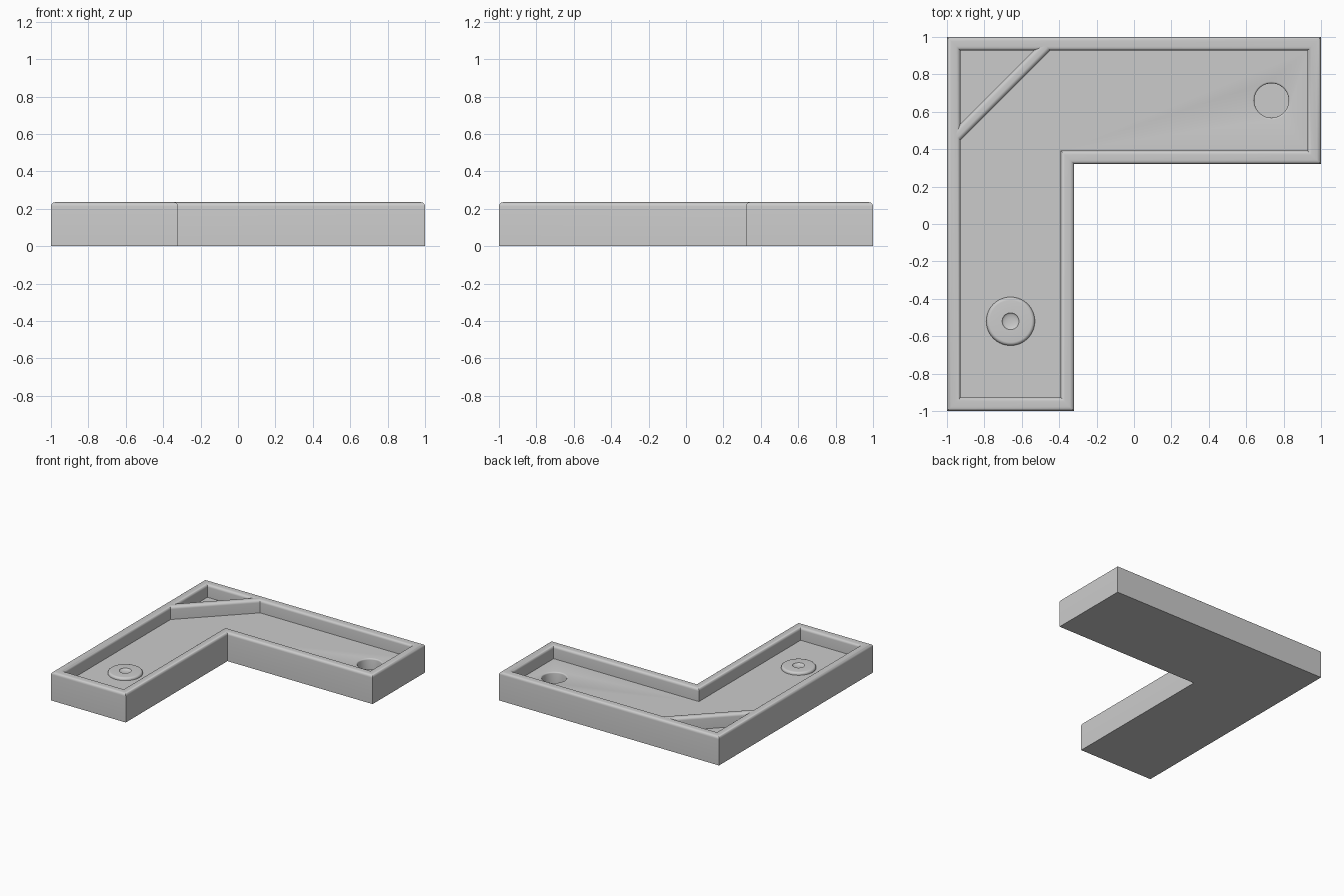
import bpy, bmesh, math
from mathutils import Vector

if "Cube" in bpy.data.objects:
    bpy.data.objects.remove(bpy.data.objects["Cube"], do_unlink=True)

TOP, FLOOR, WALL, ROUND = 0.235, 0.13, 0.072, 0.022
INNER = 0.32  # inside corner of the bend sits at (-INNER, INNER)

grey = bpy.data.materials.new("plain grey")
grey.use_nodes = True
grey.diffuse_color = (0.6, 0.6, 0.6, 1)
grey.node_tree.nodes["Principled BSDF"].inputs["Base Color"].default_value = (0.6, 0.6, 0.6, 1)


def finish(name, bm):
    bmesh.ops.recalc_face_normals(bm, faces=bm.faces)
    mesh = bpy.data.meshes.new(name)
    bm.to_mesh(mesh)
    bm.free()
    obj = bpy.data.objects.new(name, mesh)
    bpy.context.collection.objects.link(obj)
    mesh.materials.append(grey)
    return obj


def smooth(obj):
    bpy.ops.object.select_all(action="DESELECT")
    obj.select_set(True)
    bpy.context.view_layer.objects.active = obj
    bpy.ops.object.shade_smooth_by_angle(angle=math.radians(32))


def arc(cx, cz, r, start, end, steps=6):
    angles = [math.radians(start + (end - start) * i / steps) for i in range(steps + 1)]
    return [(cx + r * math.cos(a), cz + r * math.sin(a)) for a in angles]


def skin(rings):
    """Join closed rings of points and cap both ends."""
    bm = bmesh.new()
    loops = [[bm.verts.new(p) for p in ring] for ring in rings]
    for low, high in zip(loops, loops[1:]):
        for i in range(len(low)):
            j = (i + 1) % len(low)
            bm.faces.new((low[i], low[j], high[j], high[i]))
    bm.faces.new(loops[0][::-1])
    bm.faces.new(loops[-1])
    return bm


def lathe(name, profile, x, y, sides=64):
    turn = [2 * math.pi * i / sides for i in range(sides)]
    return finish(name, skin([[(x + r * math.cos(a), y + r * math.sin(a), z)
                               for a in turn] for r, z in profile]))


def bend(d, z):
    """Outline of the L shape, moved inward by d."""
    e, n = 1 - d, INNER + d
    return [(-e, -e, z), (-n, -e, z), (-n, n, z), (e, n, z), (e, e, z), (-e, e, z)]


# Tray: floor and rounded wall in one piece
section = [(0, 0)]
section += arc(ROUND, TOP - ROUND, ROUND, 180, 90)
section += arc(WALL - ROUND, TOP - ROUND, ROUND, 90, 0)
section += [(WALL, FLOOR)]
tray = finish("tray", skin([bend(d, z) for d, z in section]))

# Cup sunk in the floor, with a softened rim
cup = [(0.092, 0.03)] + arc(0.102, FLOOR - 0.01, 0.01, 180, 90, 4) + [(0.102, FLOOR + 0.03)]
cutter = lathe("cup_cutter", cup, 0.735, 0.66)
cutter.hide_render = True
cut = tray.modifiers.new("cup", "BOOLEAN")
cut.operation = "DIFFERENCE"
cut.solver = "EXACT"
cut.object = cutter
bpy.context.view_layer.objects.active = tray
bpy.ops.object.modifier_apply(modifier="cup")
bpy.data.objects.remove(cutter, do_unlink=True)
smooth(tray)

# Diagonal rail across the outer corner, with a rounded top
half = 0.031
rail = [(-half, FLOOR - 0.02)]
rail += arc(-half + ROUND, TOP - ROUND, ROUND, 180, 90)
rail += arc(half - ROUND, TOP - ROUND, ROUND, 90, 0)
rail += [(half, FLOOR - 0.02)]
across = Vector((-1, 1, 0)).normalized()
ends = [Vector((-0.95, 0.47, 0)), Vector((-0.47, 0.95, 0))]
smooth(finish("corner_rail", skin([[p + across * u + Vector((0, 0, z)) for u, z in rail]
                                  for p in ends])))

# Round tee pad with a shallow dimple
pad_top = FLOOR + 0.022
pad = [(0.13, FLOOR - 0.01)]
pad += arc(0.112, pad_top - 0.018, 0.018, 0, 90)
pad += [(0.045 * math.cos(t), pad_top - 0.012 * math.sin(t))
        for t in (math.pi / 2 * i / 6 for i in range(6))]
smooth(lathe("tee_pad", pad, -0.66, -0.52))
